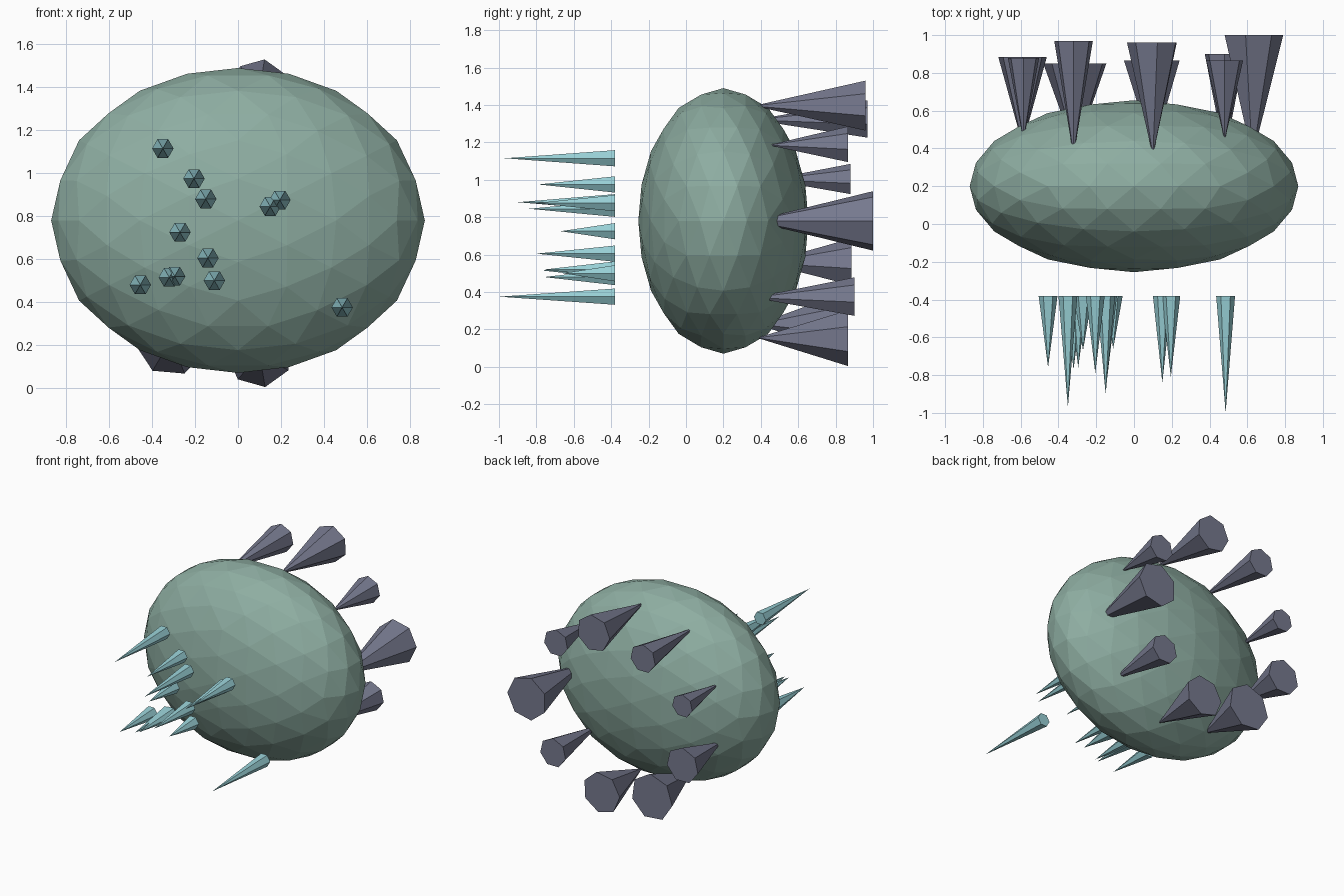
import bpy, bmesh
from math import cos, sin, tau, radians, atan, sqrt
from mathutils import Matrix, Vector

if "Cube" in bpy.data.objects:
    bpy.data.objects.remove(bpy.data.objects["Cube"])


def material(name, rgb):
    m = bpy.data.materials.new(name)
    m.use_nodes = True
    m.diffuse_color = (*rgb, 1)
    m.node_tree.nodes["Principled BSDF"].inputs["Base Color"].default_value = (*rgb, 1)
    return m


def finish(bm, name, mat):
    bmesh.ops.recalc_face_normals(bm, faces=bm.faces)
    mesh = bpy.data.meshes.new(name)
    bm.to_mesh(mesh)
    bm.free()
    mesh.materials.append(mat)
    obj = bpy.data.objects.new(name, mesh)
    bpy.context.collection.objects.link(obj)
    return obj


def spike(name, mat, x, z, radius, base_y, tip_y, sides, turn=0):
    """Pointed cone lying along y, with a flat polygon base."""
    bm = bmesh.new()
    angles = [radians(turn) + tau * i / sides for i in range(sides)]
    ring = [bm.verts.new((x + radius * cos(a), base_y, z + radius * sin(a))) for a in angles]
    tip = bm.verts.new((x, tip_y, z))
    bm.faces.new(ring)
    for i in range(sides):
        bm.faces.new((ring[i - 1], ring[i], tip))
    return finish(bm, name, mat)


sage = material("sage green", (0.27, 0.42, 0.36))
slate = material("slate violet", (0.18, 0.19, 0.27))
aqua = material("pale aqua", (0.31, 0.62, 0.66))

# Faceted body: icosahedron subdivided twice, stretched to an ellipsoid
bm = bmesh.new()
bmesh.ops.create_icosphere(bm, subdivisions=1, radius=1,
                           matrix=Matrix.Rotation(-atan(2 / (1 + sqrt(5))), 4, 'Y'))
for _ in range(2):
    bmesh.ops.subdivide_edges(bm, edges=bm.edges[:], cuts=1, use_grid_fill=True)
    for v in bm.verts:
        v.co.normalize()
bmesh.ops.scale(bm, vec=(0.87, 0.455, 0.71), verts=bm.verts)
bmesh.ops.translate(bm, vec=Vector((0, 0.2, 0.78)), verts=bm.verts)
finish(bm, "body", sage)

# Large back spikes: x, z, radius, base y, tip y, turn
back = [
    (-0.59, 0.555, 0.132, 0.885, 0.42, 90),
    (-0.585, 1.0, 0.085, 0.88, 0.44, 90),
    (-0.32, 1.32, 0.105, 0.97, 0.36, 90),
    (-0.31, 0.228, 0.172, 0.85, 0.38, 85),
    (0.1, 1.395, 0.137, 0.96, 0.36, 80),
    (0.1, 0.155, 0.153, 0.865, 0.38, -80),
    (0.48, 0.37, 0.108, 0.9, 0.36, 90),
    (0.48, 1.185, 0.1, 0.865, 0.44, 90),
    (0.627, 0.78, 0.163, 1.0, 0.35, 0),
]
for i, (x, z, r, base, tip, turn) in enumerate(back, 1):
    spike(f"back_spike_{i}", slate, x, z, r, base, tip, 7, turn)

# Thin front spikes floating ahead of the body: x, z, tip y
front = [
    (-0.35, 1.115, -0.97), (-0.205, 0.975, -0.79), (-0.15, 0.88, -0.9),
    (0.15, 0.845, -0.84), (0.195, 0.875, -0.81), (-0.27, 0.725, -0.67),
    (-0.14, 0.605, -0.8), (-0.11, 0.5, -0.66), (-0.32, 0.515, -0.77),
    (-0.295, 0.52, -0.76), (-0.455, 0.48, -0.76), (0.485, 0.375, -1.0),
]
for i, (x, z, tip) in enumerate(front, 1):
    spike(f"front_spike_{i}", aqua, x, z, 0.05, -0.38, tip, 6)
